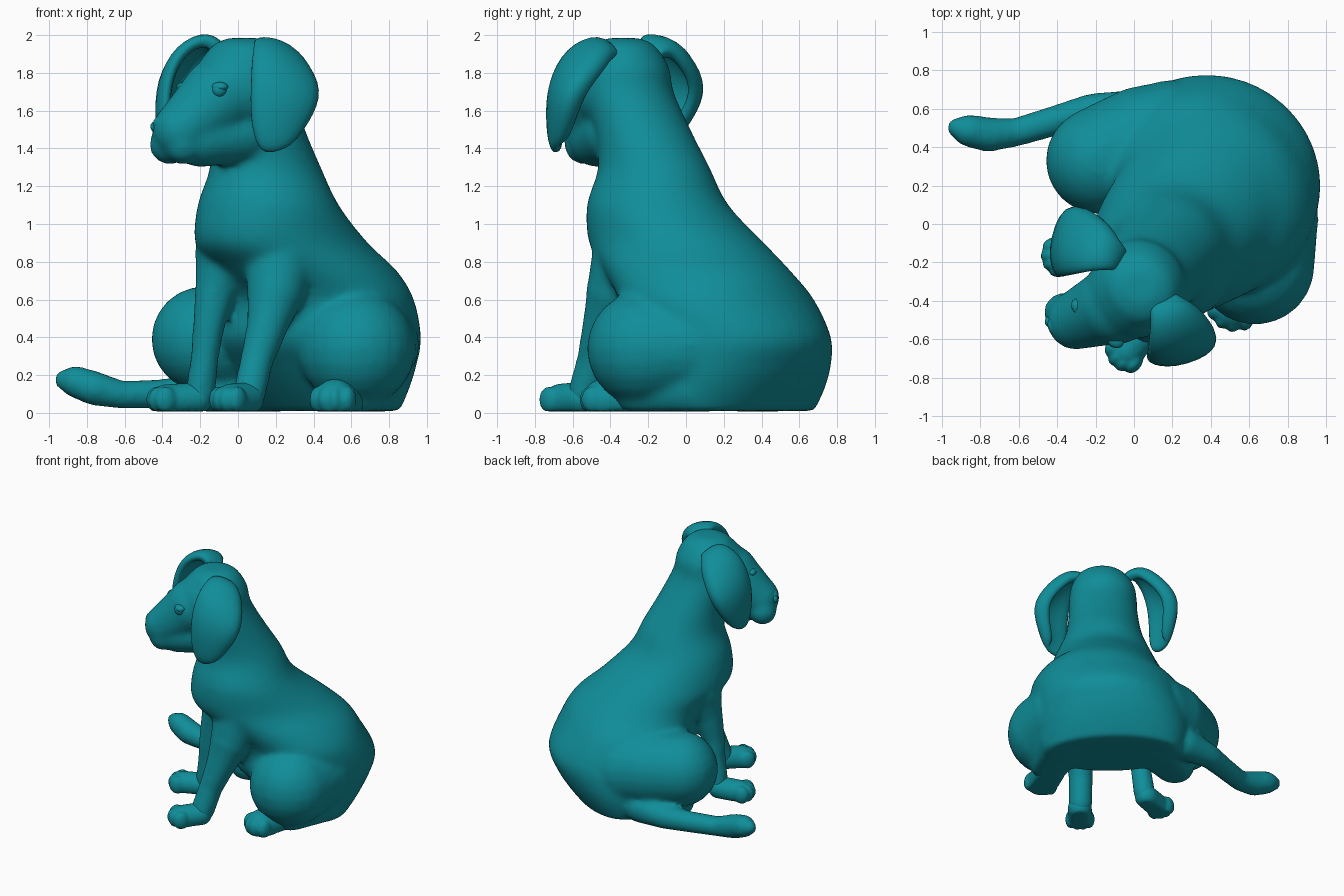
import bpy, bmesh, math
from mathutils import Vector, Matrix

cube = bpy.data.objects.get("Cube")
if cube:
    bpy.data.objects.remove(cube, do_unlink=True)

# Single body colour
TEAL = (0.005, 0.27, 0.32, 1.0)
mat = bpy.data.materials.new("teal")
mat.use_nodes = True
mat.diffuse_color = TEAL
bsdf = mat.node_tree.nodes["Principled BSDF"]
bsdf.inputs["Base Color"].default_value = TEAL
bsdf.inputs["Roughness"].default_value = 0.6

FLOOR = 0.008
FORWARD = Vector((-0.68, -0.73, 0))      # direction the dog faces
LEFT = Vector((0.73, -0.68, 0))          # its own left
HEAD = Vector((0.035, -0.275, 0))        # point on the head's mirror plane


def finish(name, bm, voxel=0, smooth=0):
    """Turn a bmesh into a smooth object, optionally fused into one skin."""
    for v in bm.verts:
        v.co.z = max(v.co.z, FLOOR)
    for f in bm.faces:
        f.smooth = True
    me = bpy.data.meshes.new(name)
    bm.to_mesh(me)
    bm.free()
    me.materials.append(mat)
    ob = bpy.data.objects.new(name, me)
    bpy.context.collection.objects.link(ob)
    if voxel:
        m = ob.modifiers.new("fuse", 'REMESH')
        m.mode = 'VOXEL'
        m.voxel_size = voxel
        m.use_smooth_shade = True
        m = ob.modifiers.new("soften", 'SMOOTH')
        m.factor = 0.5
        m.iterations = smooth
    return ob


def ball(bm, co, size, turn=0.0, seg=20):
    """Ellipsoid turned about z."""
    if not isinstance(size, tuple):
        size = (size,) * 3
    mx = Matrix.Translation(co) @ Matrix.Rotation(turn, 4, 'Z') @ Matrix.Diagonal((*size, 1))
    bmesh.ops.create_uvsphere(bm, u_segments=seg, v_segments=seg // 2, radius=1, matrix=mx)


def limb(bm, *stations):
    """Balls at (x, y, z, radius) stations joined by tapered tubes."""
    for x, y, z, r in stations:
        ball(bm, (x, y, z), r, seg=24)
    for a, b in zip(stations, stations[1:]):
        p, q = Vector(a[:3]), Vector(b[:3])
        d = q - p
        mx = Matrix.Translation((p + q) / 2) @ d.to_track_quat('Z', 'Y').to_matrix().to_4x4()
        bmesh.ops.create_cone(bm, cap_ends=True, segments=24, radius1=a[3], radius2=b[3],
                              depth=d.length, matrix=mx)


def curve_through(rows, steps=4):
    """Catmull-Rom samples through the rows."""
    pad = [rows[0]] + rows + [rows[-1]]
    out = []
    for p0, p1, p2, p3 in zip(pad, pad[1:], pad[2:], pad[3:]):
        for k in range(steps):
            t = k / steps
            out.append([b + 0.5 * t * (c - a + t * (2 * a - 5 * b + 4 * c - d
                        + t * (3 * (b - c) + d - a))) for a, b, c, d in zip(p0, p1, p2, p3)])
    return out + [rows[-1]]


def loft(bm, sections, seg=40):
    """Horizontal ellipses (z, cx, cy, radius along FORWARD, radius along LEFT)."""
    rings = []
    for z, cx, cy, a, b in curve_through(sections):
        ring = []
        for i in range(seg):
            t = 2 * math.pi * i / seg
            p = Vector((cx, cy, z)) + FORWARD * a * math.cos(t) + LEFT * b * math.sin(t)
            ring.append(bm.verts.new(p))
        rings.append(ring)
    for r0, r1 in zip(rings, rings[1:]):
        for i in range(seg):
            j = (i + 1) % seg
            bm.faces.new((r0[i], r0[j], r1[j], r1[i]))
    bm.faces.new(rings[0][::-1])
    bm.faces.new(rings[-1])


# Body, neck and head fused into one skin
bm = bmesh.new()
loft(bm, [(0.01, 0.45, 0.29, 0.26, 0.50), (0.12, 0.44, 0.28, 0.36, 0.54),
          (0.25, 0.43, 0.26, 0.46, 0.56), (0.40, 0.42, 0.22, 0.54, 0.56),
          (0.60, 0.41, 0.16, 0.49, 0.55), (0.75, 0.35, 0.06, 0.51, 0.48),
          (0.90, 0.23, -0.05, 0.50, 0.42), (1.10, 0.16, -0.15, 0.38, 0.37),
          (1.30, 0.145, -0.17, 0.30, 0.29), (1.50, 0.10, -0.23, 0.25, 0.26),
          (1.70, 0.04, -0.31, 0.24, 0.25), (1.82, 0.03, -0.32, 0.23, 0.24),
          (1.91, 0.03, -0.33, 0.19, 0.20), (1.96, 0.03, -0.33, 0.14, 0.15),
          (1.985, 0.03, -0.33, 0.07, 0.08)])
bmesh.ops.recalc_face_normals(bm, faces=bm.faces)
# forehead sloping into a deep muzzle, jaw and lips
limb(bm, (0.0, -0.35, 1.72, 0.25), (-0.10, -0.42, 1.67, 0.21), (-0.30, -0.50, 1.495, 0.155))
limb(bm, (0.02, -0.38, 1.48, 0.16), (-0.20, -0.47, 1.45, 0.15))
for co in ((-0.365, -0.46, 1.42), (-0.29, -0.54, 1.42)):
    ball(bm, co, 0.105)
# haunches with the shanks resting on the floor
limb(bm, (0.68, 0.02, 0.36, 0.28), (0.63, -0.215, 0.34, 0.31))
limb(bm, (0.72, 0.05, 0.14, 0.18), (0.62, -0.22, 0.12, 0.16))
limb(bm, (0.20, 0.44, 0.36, 0.31), (0.05, 0.43, 0.38, 0.29), (-0.18, 0.33, 0.39, 0.28))
limb(bm, (0.15, 0.42, 0.14, 0.18), (-0.12, 0.32, 0.12, 0.15))
# front legs
limb(bm, (0.23, -0.30, 0.84, 0.20), (0.20, -0.375, 0.64, 0.155), (0.155, -0.44, 0.46, 0.11),
     (0.10, -0.49, 0.28, 0.088), (0.06, -0.54, 0.10, 0.088))
limb(bm, (-0.06, -0.08, 0.84, 0.17), (-0.12, -0.11, 0.64, 0.11), (-0.155, -0.13, 0.46, 0.085),
     (-0.175, -0.13, 0.30, 0.075), (-0.20, -0.12, 0.10, 0.08))
# tail
limb(bm, (0.0, 0.58, 0.13, 0.12), (-0.22, 0.59, 0.11, 0.09), (-0.40, 0.54, 0.10, 0.08),
     (-0.62, 0.475, 0.095, 0.075), (-0.76, 0.465, 0.13, 0.092),
     (-0.86, 0.485, 0.165, 0.085), (-0.92, 0.50, 0.175, 0.055))
finish("body", bm, voxel=0.02, smooth=10)


# Paws: a rounded foot with four toes
def paw(name, heel, tip, r):
    bm = bmesh.new()
    heel, tip = Vector((*heel, 0)), Vector((*tip, 0))
    d = (tip - heel).normalized()
    side = Vector((-d.y, d.x, 0))
    limb(bm, (heel.x, heel.y, 0.075, r * 0.9), (tip.x, tip.y, 0.065, r * 0.92))
    for k in (-1.5, -0.5, 0.5, 1.5):
        p = tip + side * k * r * 0.46 + d * r * (0.55 - 0.12 * k * k)
        ball(bm, (p.x, p.y, 0.07), (0.06, 0.04, 0.07), math.atan2(d.y, d.x))
    finish(name, bm, voxel=0.012, smooth=3)


paw("left_front_paw", (0.05, -0.56), (-0.035, -0.66), 0.098)
paw("right_front_paw", (-0.22, -0.12), (-0.375, -0.165), 0.095)
paw("left_hind_paw", (0.57, -0.28), (0.515, -0.435), 0.125)

# Ears: thick curled flaps, rows running from the skull down to the tip
EAR = [[(0.08, -0.42, 1.90), (0.10, -0.39, 1.90), (0.14, -0.36, 1.87), (0.15, -0.34, 1.84)],
       [(0.09, -0.48, 1.97), (0.16, -0.46, 1.985), (0.24, -0.43, 1.95), (0.22, -0.39, 1.89)],
       [(0.07, -0.62, 1.90), (0.20, -0.61, 1.93), (0.36, -0.49, 1.88), (0.29, -0.42, 1.83)],
       [(0.06, -0.69, 1.73), (0.23, -0.72, 1.74), (0.475, -0.64, 1.71), (0.37, -0.53, 1.70)],
       [(0.06, -0.69, 1.52), (0.20, -0.72, 1.53), (0.39, -0.66, 1.56), (0.32, -0.58, 1.57)],
       [(0.11, -0.67, 1.39), (0.17, -0.69, 1.36), (0.27, -0.68, 1.41), (0.24, -0.63, 1.44)]]


def ear(name, mirrored):
    bm = bmesh.new()
    grid = []
    for row in EAR:
        pts = [Vector(p) for p in row]
        if mirrored:
            pts = [p - 2 * (p - HEAD).dot(LEFT) * LEFT + Vector((0, 0, 0.015)) for p in pts]
        grid.append([bm.verts.new(p) for p in pts])
    for r0, r1 in zip(grid, grid[1:]):
        for i in range(3):
            quad = (r0[i], r0[i + 1], r1[i + 1], r1[i])
            bm.faces.new(quad[::-1] if mirrored else quad)
    ob = finish(name, bm)
    m = ob.modifiers.new("thickness", 'SOLIDIFY')
    m.thickness = 0.08
    m.offset = 0
    m = ob.modifiers.new("round", 'SUBSURF')
    m.levels = m.render_levels = 2


ear("left_ear", False)
ear("right_ear", True)

# Eyes with a slim upper lid, mirrored across the head
for name, s in (("left", 1), ("right", -1)):
    p = HEAD + FORWARD * 0.33 + LEFT * 0.125 * s + Vector((0, 0, 1.71))
    bm = bmesh.new()
    ball(bm, p, 0.042)
    ball(bm, p + Vector((0, 0, 0.016)), (0.04, 0.05, 0.026), math.atan2(-0.73, -0.68))
    finish(name + "_eye", bm)

# Nose pad with two nostril wings
bm = bmesh.new()
ball(bm, (-0.40, -0.535, 1.53), (0.045, 0.06, 0.045), math.atan2(-0.6, -0.8))
for k in (-1, 1):
    ball(bm, (-0.41 + 0.024 * k, -0.54 - 0.032 * k, 1.515), 0.03)
finish("nose", bm)
